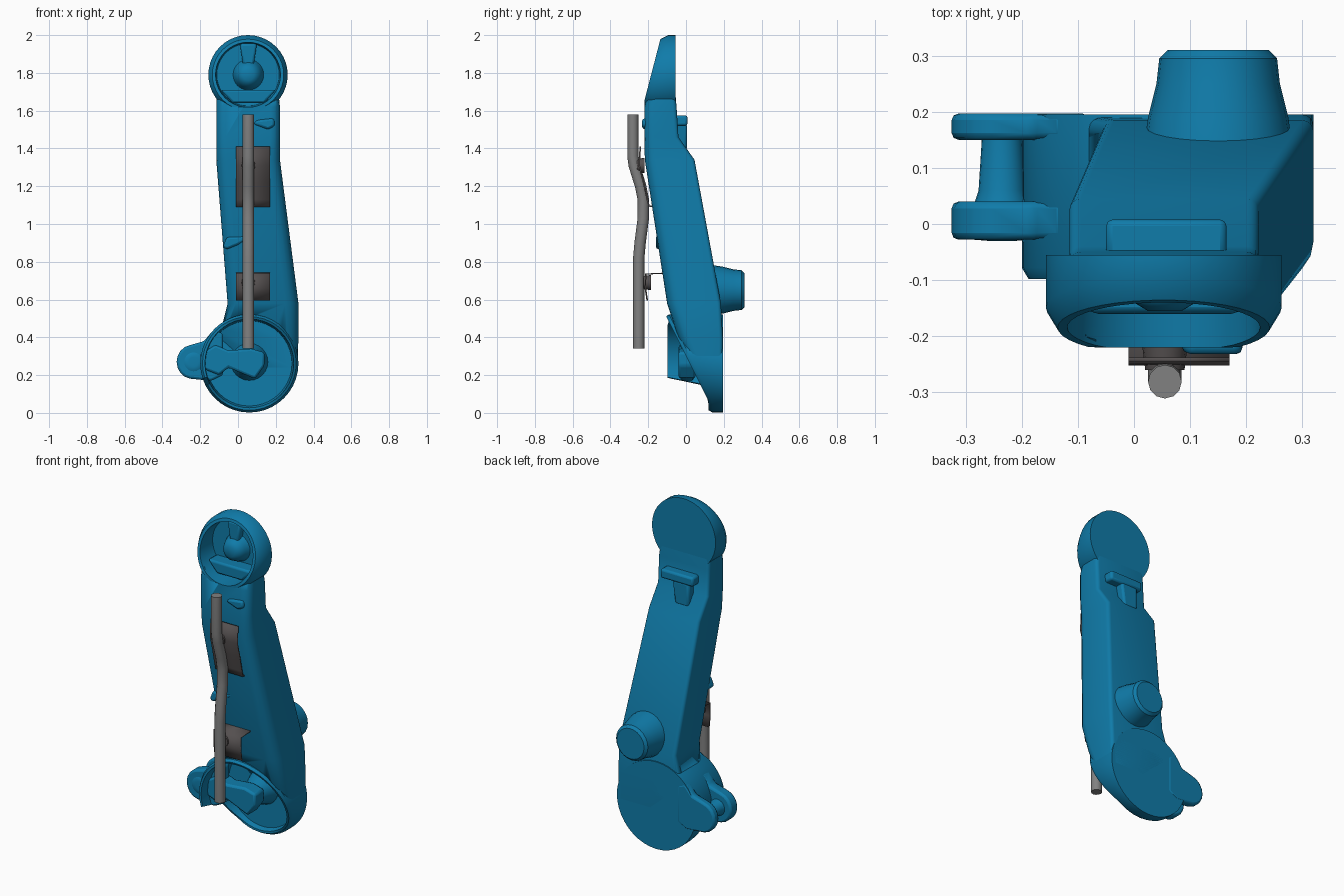
import bpy, bmesh, math
from mathutils import Vector

if "Cube" in bpy.data.objects:
    bpy.data.objects.remove(bpy.data.objects["Cube"])


def material(name, rgb):
    m = bpy.data.materials.new(name)
    m.diffuse_color = (*rgb, 1)
    m.use_nodes = True
    m.node_tree.nodes["Principled BSDF"].inputs["Base Color"].default_value = m.diffuse_color
    return m


TEAL = material("teal_paint", (0.005, 0.2, 0.4))
DARK = material("dark_steel", (0.09, 0.08, 0.08))
ROD = material("rod_steel", (0.22, 0.22, 0.22))


def finish(bm, name, mat=TEAL, angle=35):
    bmesh.ops.recalc_face_normals(bm, faces=bm.faces)
    me = bpy.data.meshes.new(name)
    bm.to_mesh(me)
    bm.free()
    ob = bpy.data.objects.new(name, me)
    bpy.context.collection.objects.link(ob)
    if mat:
        me.materials.append(mat)
    bpy.ops.object.select_all(action='DESELECT')
    ob.select_set(True)
    bpy.context.view_layer.objects.active = ob
    bpy.ops.object.shade_smooth_by_angle(angle=math.radians(angle))
    return ob


def loft(name, rings, mat=TEAL, angle=35):
    bm = bmesh.new()
    rows = [[bm.verts.new(p) for p in ring] for ring in rings]
    for a, b in zip(rows, rows[1:]):
        for i in range(len(a)):
            j = (i + 1) % len(a)
            bm.faces.new((a[i], a[j], b[j], b[i]))
    bm.faces.new(rows[0])
    bm.faces.new(rows[-1])
    return finish(bm, name, mat, angle)


def circle(cx, cz, r, y, n=40):
    pts = []
    for i in range(n):
        a = math.tau * i / n
        x, z = cx + r * math.cos(a), cz + r * math.sin(a)
        pts.append((x, y(x, z) if callable(y) else y, z))
    return pts


def turned(name, cx, cz, steps, n=24, mat=TEAL):
    # steps are (radius, y) pairs around an axis along y
    return loft(name, [circle(cx, cz, r, y, n) for r, y in steps], mat)


def plate(name, outline, y0, y1, bevel=0.012):
    ob = loft(name, [[(x, y, z) for x, z in outline] for y in (y0, y1)])
    mod = ob.modifiers.new("soft_edges", 'BEVEL')
    mod.width, mod.segments = bevel, 2
    return ob


def section(z, x0, x1, yf, yb, rf, rb=0.02):
    pts = []
    for cx, cy, r, start in ((x1 - rf, yf + rf, rf, 270), (x1 - rb, yb - rb, rb, 0),
                             (x0 + rb, yb - rb, rb, 90), (x0 + rf, yf + rf, rf, 180)):
        for k in range(5):
            a = math.radians(start + 22.5 * k)
            pts.append((cx + r * math.cos(a), cy + r * math.sin(a), z))
    return pts


# Main arm body, lofted up the leg
arm = loft("arm_body", [
    section(0.24, 0.08, 0.315, 0.04, 0.195, 0.04),
    section(0.40, -0.10, 0.32, -0.04, 0.195, 0.06),
    section(0.58, -0.055, 0.32, -0.10, 0.185, 0.07),
    section(1.34, -0.115, 0.222, -0.218, 0.045, 0.06),
    section(1.46, -0.115, 0.222, -0.22, -0.04, 0.05),
    section(1.62, -0.115, 0.222, -0.22, -0.05, 0.05),
    section(1.69, -0.115, 0.215, -0.205, -0.056, 0.05)])

# Openings of the two sockets cut through the body ends
for cx, cz, r, y in ((0.06, 0.262, 0.236, 0.15), (0.055, 1.79, 0.173, -0.08)):
    cutter = turned("socket_cutter", cx, cz, [(r, -0.5), (r, y)], 40, None)
    cutter.hide_render = True
    mod = arm.modifiers.new("socket_cut", 'BOOLEAN')
    mod.operation, mod.object, mod.solver = 'DIFFERENCE', cutter, 'EXACT'
    bpy.context.view_layer.objects.active = arm
    bpy.ops.object.modifier_apply(modifier=mod.name)
    bpy.data.objects.remove(cutter)


def lower_rim(x, z):
    if x < -0.06 and z > 0.16:
        return -0.098
    return min(0.12, 0.15 - 0.5 * z)


def upper_rim(x, z):
    return max(-0.22, -0.13 - 0.26 * (2.0 - z))


def socket(name, cx, cz, r, rin, rim, floor, back, bevel):
    loft(name, [circle(cx, cz, r, back),
                circle(cx, cz, r, lambda x, z: rim(x, z) + bevel),
                circle(cx, cz, r - bevel * 0.6, rim),
                circle(cx, cz, rin, rim),
                circle(cx, cz, rin * 0.96, floor)])


# Lower wheel socket and upper fork socket
socket("lower_socket", 0.06, 0.262, 0.26, 0.235, lower_rim, 0.15, 0.195, 0.02)
socket("upper_socket", 0.053, 1.79, 0.21, 0.172, upper_rim, -0.08, -0.055, 0.035)

# Hub and ribs inside the upper socket
turned("upper_hub", 0.055, 1.79, [(0.085, -0.07), (0.07, -0.11), (0.055, -0.14), (0.03, -0.155)])
plate("upper_rib", [(0.03, 1.82), (0.08, 1.82), (0.10, 1.955), (0.01, 1.955)], -0.12, -0.07)
plate("socket_shelf", [(-0.09, 1.71), (0.2, 1.71), (0.14, 1.64), (-0.03, 1.64)], -0.16, -0.07)

# Side mount: two lugs joined by a post
lug = [(-0.24 + 0.085 * math.cos(math.radians(a)), 0.27 + 0.09 * math.sin(math.radians(a)))
       for a in range(100, 261, 20)]
outline = lug + [(-0.14, 0.17), (-0.08, 0.2), (-0.08, 0.42), (-0.13, 0.44), (-0.18, 0.38)]
plate("front_lug", outline, -0.028, 0.04)
plate("rear_lug", outline, 0.15, 0.197)
turned("lug_post", -0.235, 0.27, [(0.05, 0.035), (0.042, 0.06), (0.036, 0.155)], 20)
turned("lug_cap", -0.235, 0.27, [(0.06, -0.02), (0.05, -0.028), (0.025, -0.03)], 20)

# Inner bracket reaching across the lower socket
plate("inner_bracket", [(-0.2, 0.24), (-0.1, 0.2), (-0.05, 0.24), (0.02, 0.21), (0.09, 0.18),
                        (0.14, 0.25), (0.14, 0.32), (0.07, 0.34), (-0.05, 0.33),
                        (-0.12, 0.36), (-0.2, 0.31)], -0.04, 0.05)
turned("wheel_boss", 0.06, 0.27, [(0.1, 0.155), (0.08, 0.1), (0.06, 0.04)])

# Round boss on the back of the body
turned("rear_boss", 0.15, 0.65, [(0.135, 0.12), (0.125, 0.19), (0.11, 0.25), (0.105, 0.295), (0.09, 0.31)])

# Clips: rear hook, side cable guide and front corner clip
plate("rear_clip", [(-0.05, 1.52), (0.165, 1.52), (0.165, 1.575), (-0.05, 1.575)], -0.06, 0.008)
plate("rear_clip_hook", [(-0.02, 1.39), (0.07, 1.39), (0.09, 1.53), (-0.02, 1.53)], -0.06, 0.005)
plate("side_guide", [(-0.08, 0.88), (-0.06, 0.865), (0.0, 0.89), (0.08, 0.94), (-0.06, 0.93)], -0.16, -0.06)
plate("corner_clip", [(0.08, 1.53), (0.16, 1.5), (0.195, 1.52), (0.19, 1.56), (0.1, 1.55)], -0.232, -0.17)


# Bent sheet brackets behind the rod
def sheet(name, path):
    bm = bmesh.new()
    rows = [[bm.verts.new((x, y, z)) for x in (-0.01, 0.17)] for y, z in path]
    for a, b in zip(rows, rows[1:]):
        bm.faces.new((a[0], a[1], b[1], b[0]))
    ob = finish(bm, name, DARK)
    mod = ob.modifiers.new("thickness", 'SOLIDIFY')
    mod.thickness, mod.offset = 0.008, 0


sheet("upper_sheet_bracket", [(-0.242, 1.41), (-0.248, 1.31), (-0.225, 1.22), (-0.205, 1.13),
                              (-0.195, 1.095), (-0.15, 1.09)])
sheet("lower_sheet_bracket", [(-0.205, 0.595), (-0.215, 0.66), (-0.213, 0.735), (-0.11, 0.74),
                              (-0.11, 0.78)])
for name, z, y in (("upper_rod_saddle", 1.31, -0.26), ("lower_rod_saddle", 0.69, -0.225)):
    turned(name, 0.055, z, [(0.035, y), (0.04, y + 0.04)], 16, DARK)

# Bent rod down the front
curve = bpy.data.curves.new("rod_path", 'CURVE')
curve.dimensions = '3D'
curve.bevel_depth, curve.bevel_resolution, curve.use_fill_caps = 0.03, 4, True
path = [(-0.281, 1.58), (-0.281, 1.36), (-0.274, 1.31), (-0.24, 1.2), (-0.226, 1.13),
        (-0.226, 1.03), (-0.243, 0.9), (-0.25, 0.82), (-0.25, 0.34)]
spline = curve.splines.new('POLY')
spline.points.add(len(path) - 1)
for p, (y, z) in zip(spline.points, path):
    p.co = (0.055, y, z, 1)
spline.use_smooth = True
rod = bpy.data.objects.new("front_rod", curve)
bpy.context.collection.objects.link(rod)
curve.materials.append(ROD)
bpy.ops.object.select_all(action='DESELECT')
rod.select_set(True)
bpy.context.view_layer.objects.active = rod
bpy.ops.object.convert(target='MESH')
